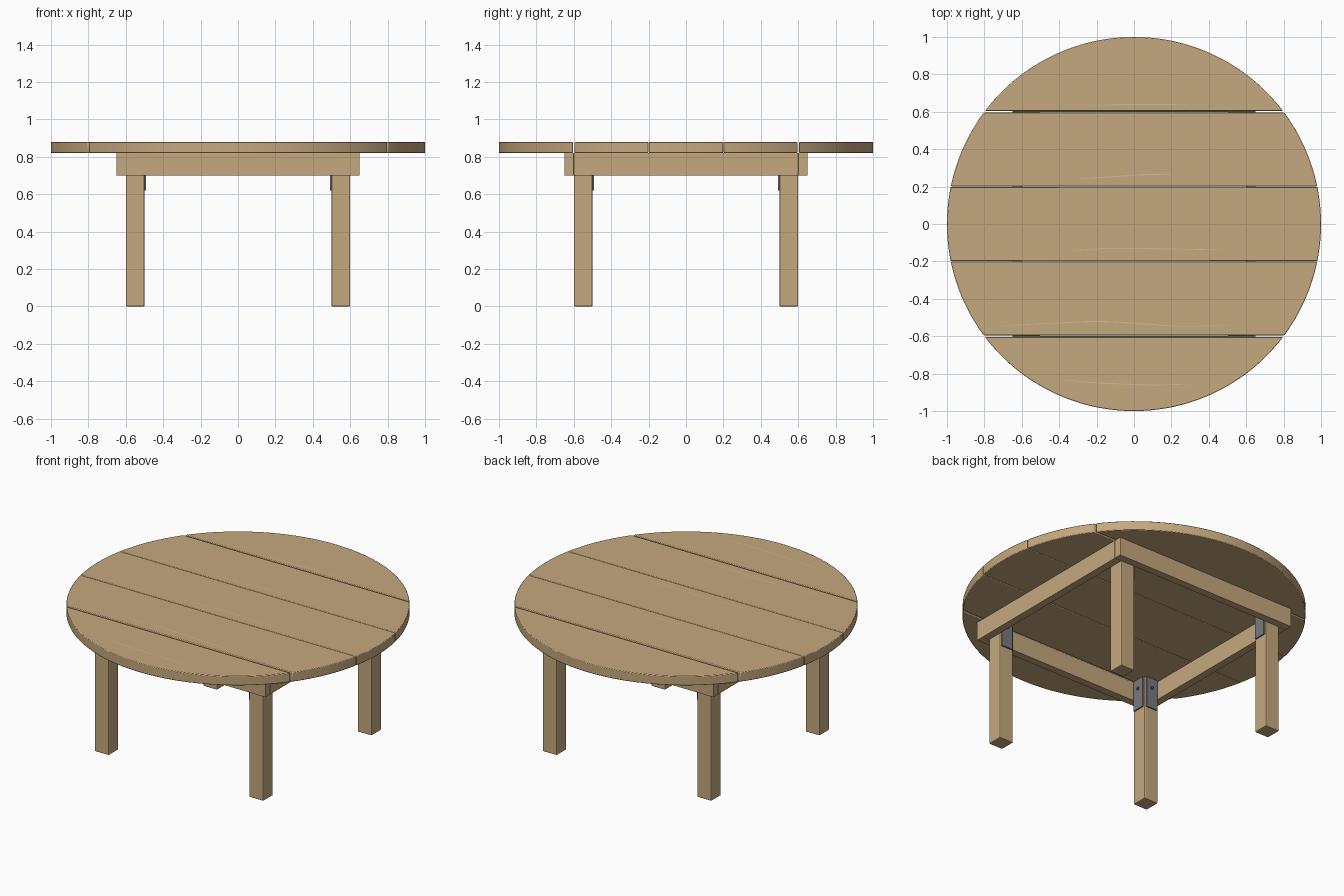
import bpy, bmesh, math
from mathutils import Matrix, Vector

cube = bpy.data.objects.get("Cube")
if cube:
    bpy.data.objects.remove(cube, do_unlink=True)


def material(name, rgb):
    m = bpy.data.materials.new(name)
    m.use_nodes = True
    m.diffuse_color = (*rgb, 1)
    m.node_tree.nodes["Principled BSDF"].inputs["Base Color"].default_value = (*rgb, 1)
    return m


WOOD = material("oak wood", (0.56, 0.395, 0.208))
GRAIN = material("pale grain", (0.61, 0.49, 0.31))
STEEL = material("grey steel", (0.19, 0.195, 0.22))
SCREW = material("dark screw", (0.09, 0.09, 0.10))

TOP, UNDER = 0.88, 0.82


def finish(bm, name, mat, bevel=0, smooth=False):
    bmesh.ops.recalc_face_normals(bm, faces=bm.faces)
    mesh = bpy.data.meshes.new(name)
    bm.to_mesh(mesh)
    bm.free()
    mesh.materials.append(mat)
    obj = bpy.data.objects.new(name, mesh)
    bpy.context.collection.objects.link(obj)
    if bevel:
        mod = obj.modifiers.new("soft edges", "BEVEL")
        mod.width = bevel
        mod.segments = 2
        mod.limit_method = "ANGLE"
    if smooth:
        bpy.ops.object.select_all(action="DESELECT")
        obj.select_set(True)
        bpy.context.view_layer.objects.active = obj
        bpy.ops.object.shade_smooth_by_angle(angle=math.radians(30))
    return obj


def box(name, lo, hi, mat, bevel=0):
    lo, hi = Vector(lo), Vector(hi)
    bm = bmesh.new()
    bmesh.ops.create_cube(bm, size=1, matrix=Matrix.Translation((lo + hi) / 2)
                          @ Matrix.Diagonal((*(hi - lo), 1)))
    return finish(bm, name, mat, bevel)


def plank(name, y0, y1):
    """Slice of the round top between two y values."""
    a0, a1 = math.asin(y0), math.asin(y1)
    n = max(12, round((a1 - a0) / math.radians(2)))
    arc = [a0 + (a1 - a0) * i / n for i in range(n + 1)]
    pts = [(math.cos(a), math.sin(a)) for a in arc]
    pts += [(-x, y) for x, y in reversed(pts) if x > 0.0001]
    bm = bmesh.new()
    face = bm.faces.new([bm.verts.new((x, y, UNDER)) for x, y in pts])
    ext = bmesh.ops.extrude_face_region(bm, geom=[face])
    verts = [v for v in ext["geom"] if isinstance(v, bmesh.types.BMVert)]
    bmesh.ops.translate(bm, verts=verts, vec=(0, 0, TOP - UNDER))
    return finish(bm, name, WOOD, 0.004, True)


# Five top planks, with wider outer gaps
WIDE, NARROW = 0.005, 0.0012
plank("top_plank_front", -1, -0.6 - WIDE)
plank("top_plank_mid_front", -0.6 + WIDE, -0.2 - NARROW)
plank("top_plank_centre", -0.2 + NARROW, 0.2 - NARROW)
plank("top_plank_mid_back", 0.2 + NARROW, 0.6 - WIDE)
plank("top_plank_back", 0.6 + WIDE, 1)


# Thin tapered grain lines on the planks
def grain(name, points):
    bm = bmesh.new()
    rows = []
    for i, (x, y) in enumerate(points):
        w = 0.0012 + 0.0022 * math.sin(math.pi * i / (len(points) - 1))
        rows.append([bm.verts.new((x, y + s * w, TOP + 0.0006)) for s in (-1, 1)])
    for a, b in zip(rows, rows[1:]):
        bm.faces.new((a[0], b[0], b[1], a[1]))
    return finish(bm, name, GRAIN)


grain("grain_back", [(-0.22, 0.632), (-0.1, 0.638), (0.1, 0.64), (0.28, 0.638)])
grain("grain_mid_back", [(-0.31, 0.24), (-0.15, 0.25), (0.03, 0.263), (0.2, 0.265)])
grain("grain_centre", [(-0.33, -0.142), (-0.15, -0.13), (0.1, -0.132), (0.46, -0.138)])
grain("grain_mid_front", [(-0.73, -0.545), (-0.45, -0.532), (-0.2, -0.52),
                          (0, -0.53), (0.2, -0.545), (0.5, -0.545)])
grain("grain_front", [(-0.37, -0.835), (-0.2, -0.85), (0.1, -0.862), (0.33, -0.855)])

# Apron frame under the top
OUT, INN, LOW = 0.65, 0.60, 0.70
for side, s in (("front", -1), ("back", 1)):
    ys = sorted((s * INN, s * OUT))
    box(f"apron_{side}", (-OUT, ys[0], LOW), (OUT, ys[1], UNDER), WOOD, 0.002)
for side, s in (("right", -1), ("left", 1)):
    xs = sorted((s * INN, s * OUT))
    box(f"apron_{side}", (xs[0], -INN, LOW), (xs[1], INN, UNDER), WOOD, 0.002)


def bracket(name, sx, sy, along_x):
    """Steel plate and screw on one inner face of a leg."""
    def place(u, d):
        return (sx * u, sy * d) if along_x else (sx * d, sy * u)
    p, q = place(0.51, 0.492), place(0.59, 0.5)
    lo = [min(a, b) for a, b in zip(p, q)]
    hi = [max(a, b) for a, b in zip(p, q)]
    box(f"{name}_plate", (*lo, 0.62), (*hi, UNDER - 0.002), STEEL)
    bm = bmesh.new()
    turn = Matrix.Rotation(math.pi / 2, 4, "X" if along_x else "Y")
    bmesh.ops.create_cone(bm, cap_ends=True, segments=12, radius1=0.01, radius2=0.01,
                          depth=0.008, matrix=Matrix.Translation((*place(0.55, 0.49), 0.755)) @ turn)
    finish(bm, f"{name}_screw", SCREW)


# Four legs with their brackets
for fb, sy in (("front", -1), ("back", 1)):
    for lr, sx in (("right", -1), ("left", 1)):
        xs, ys = sorted((sx * 0.495, sx * INN)), sorted((sy * 0.495, sy * INN))
        xs, ys = sorted((sx * 0.5, sx * INN)), sorted((sy * 0.5, sy * INN))
        box(f"leg_{fb}_{lr}", (xs[0], ys[0], 0), (xs[1], ys[1], UNDER), WOOD, 0.006)
        bracket(f"bracket_{fb}_{lr}_inner", sx, sy, True)
        bracket(f"bracket_{fb}_{lr}_side", sx, sy, False)
